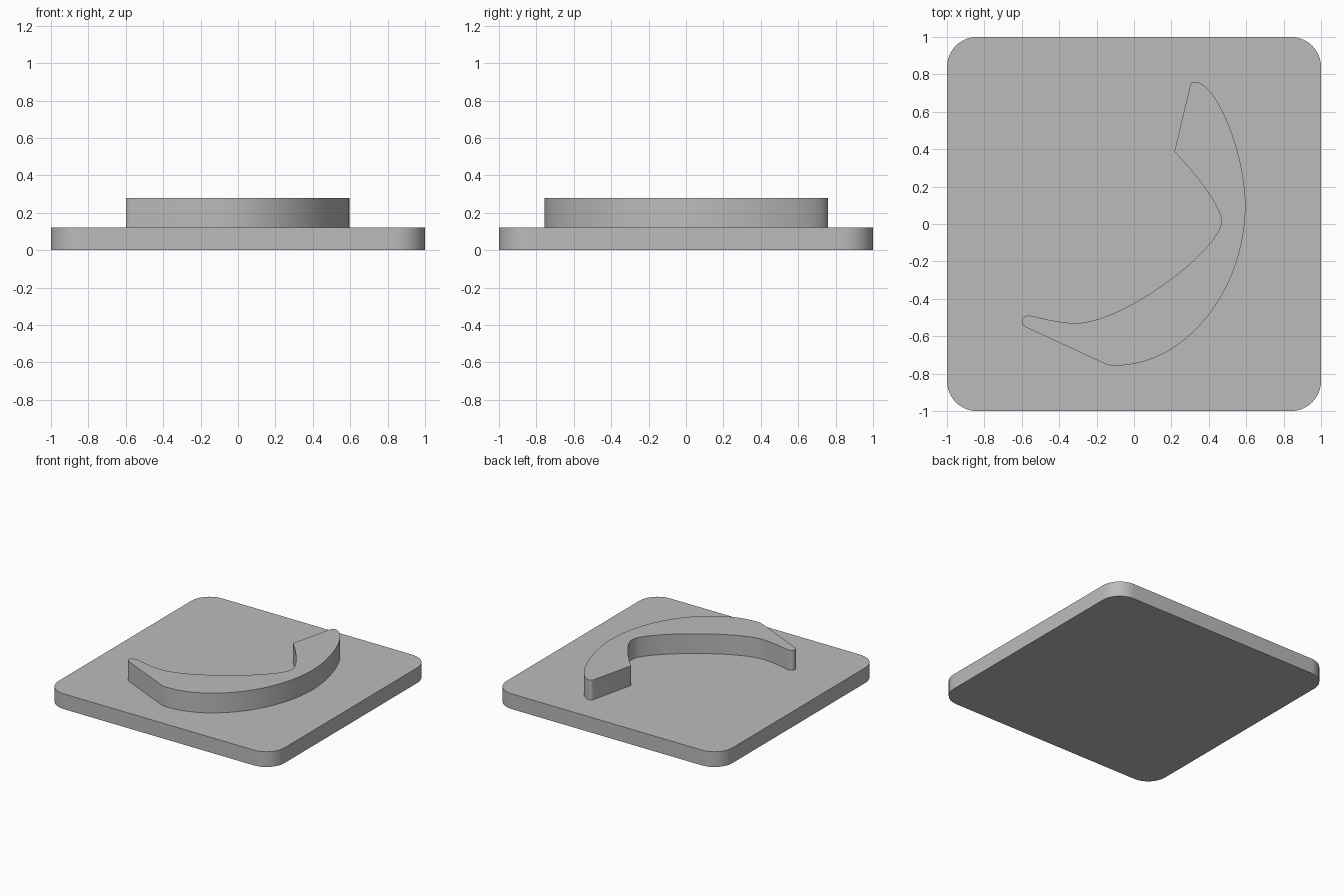
import bpy, bmesh, math
from mathutils import Vector
from mathutils.geometry import interpolate_bezier

cube = bpy.data.objects.get("Cube")
if cube:
    bpy.data.objects.remove(cube, do_unlink=True)

BASE_TOP = 0.122
CRESCENT_TOP = 0.28

grey = bpy.data.materials.new("plain_grey")
grey.use_nodes = True
colour = (0.5, 0.5, 0.5, 1)
grey.diffuse_color = colour
grey.node_tree.nodes["Principled BSDF"].inputs["Base Color"].default_value = colour


def extruded(name, outline, bottom, top):
    """Solid prism from a closed outline, smooth round its curved sides."""
    bm = bmesh.new()
    face = bm.faces.new([bm.verts.new((p[0], p[1], bottom)) for p in outline])
    result = bmesh.ops.extrude_face_region(bm, geom=[face], use_keep_orig=True)
    raised = [v for v in result["geom"] if isinstance(v, bmesh.types.BMVert)]
    bmesh.ops.translate(bm, verts=raised, vec=(0, 0, top - bottom))
    bmesh.ops.recalc_face_normals(bm, faces=bm.faces)
    mesh = bpy.data.meshes.new(name)
    bm.to_mesh(mesh)
    bm.free()
    mesh.materials.append(grey)
    obj = bpy.data.objects.new(name, mesh)
    bpy.context.collection.objects.link(obj)
    bpy.ops.object.select_all(action="DESELECT")
    obj.select_set(True)
    bpy.context.view_layer.objects.active = obj
    bpy.ops.object.shade_smooth_by_angle(angle=math.radians(30))
    return obj


def rounded_square(half, radius, steps=12):
    points = []
    for quarter, (sx, sy) in enumerate([(1, 1), (-1, 1), (-1, -1), (1, -1)]):
        for i in range(steps + 1):
            a = (quarter + i / steps) * math.pi / 2
            points.append((sx * (half - radius) + radius * math.cos(a),
                           sy * (half - radius) + radius * math.sin(a)))
    return points


def bezier_outline(anchors):
    """Anchors are (point, handle in, handle out, steps to next anchor)."""
    points = []
    for i, (p, _, out, steps) in enumerate(anchors):
        q, q_in, _, _ = anchors[(i + 1) % len(anchors)]
        p, q = Vector(p), Vector(q)
        curve = interpolate_bezier(p, p + Vector(out), q + Vector(q_in), q, steps + 1)
        points += curve[:-1]
    return points


# Base plate
extruded("base_plate", rounded_square(1.0, 0.16), 0, BASE_TOP)

# Raised crescent, clockwise from the back tip
crescent = [
    ((0.300, 0.740), (0, 0), (0.004, 0.016), 6),
    ((0.325, 0.760), (-0.012, 0), (0.12, 0), 24),
    ((0.596, 0.100), (0, 0.27), (0, -0.45), 32),
    ((-0.100, -0.757), (0.38, 0), (-0.03, 0), 6),
    ((-0.160, -0.745), (0.025, -0.011), (0, 0), 1),
    ((-0.570, -0.556), (0, 0), (-0.02, 0.009), 6),
    ((-0.600, -0.522), (0, -0.016), (0, 0.025), 6),
    ((-0.555, -0.490), (-0.022, 0.002), (0.06, -0.012), 10),
    ((-0.310, -0.530), (-0.09, 0), (0.25, 0), 28),
    ((0.467, 0.015), (0, -0.15), (0, 0.08), 16),
    ((0.220, 0.382), (0.1, -0.1), (-0.005, 0.006), 3),
    ((0.219, 0.400), (-0.002, -0.008), (0, 0), 1),
]
extruded("raised_crescent", bezier_outline(crescent), BASE_TOP, CRESCENT_TOP)
